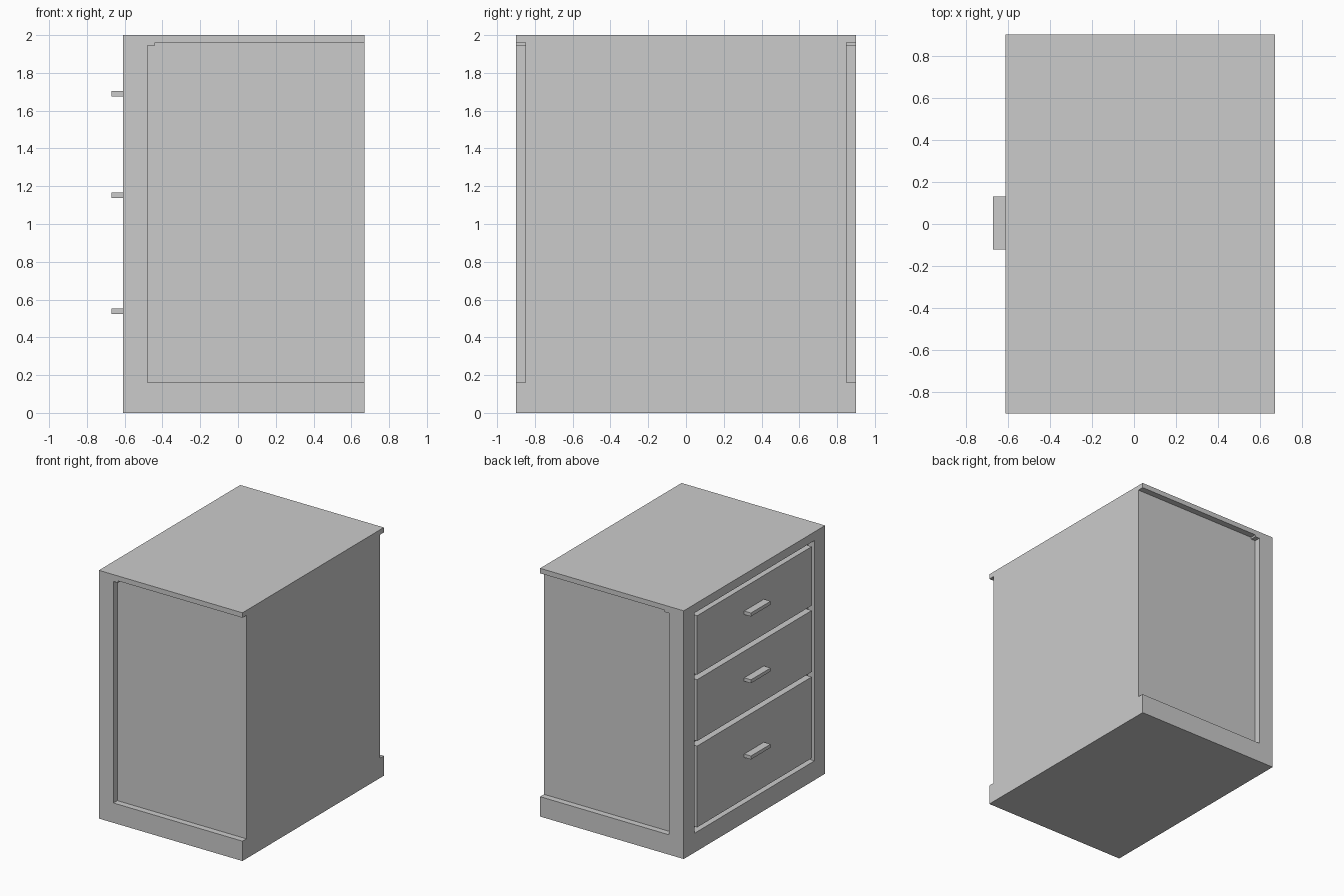
import bpy, bmesh

if "Cube" in bpy.data.objects:
    bpy.data.objects.remove(bpy.data.objects["Cube"])

grey = bpy.data.materials.new("plain grey")
grey.diffuse_color = (0.6, 0.6, 0.6, 1)
grey.use_nodes = True
grey.node_tree.nodes["Principled BSDF"].inputs["Base Color"].default_value = grey.diffuse_color


def prism(name, outline, y0, y1):
    """Extrude an (x, z) outline from y0 to y1."""
    bm = bmesh.new()
    face = bm.faces.new([bm.verts.new((x, y0, z)) for x, z in outline])
    new = bmesh.ops.extrude_face_region(bm, geom=[face])["geom"]
    bmesh.ops.translate(bm, vec=(0, y1 - y0, 0),
                        verts=[v for v in new if isinstance(v, bmesh.types.BMVert)])
    bmesh.ops.recalc_face_normals(bm, faces=bm.faces)
    mesh = bpy.data.meshes.new(name)
    bm.to_mesh(mesh)
    bm.free()
    mesh.materials.append(grey)
    obj = bpy.data.objects.new(name, mesh)
    bpy.context.collection.objects.link(obj)
    return obj


def box(name, x0, x1, y0, y1, z0, z1):
    return prism(name, [(x0, z0), (x1, z0), (x1, z1), (x0, z1)], y0, y1)


def cut(target, cutter):
    cutter.hide_render = True
    cutter.hide_viewport = True
    cutter.display_type = 'WIRE'
    mod = target.modifiers.new(cutter.name, 'BOOLEAN')
    mod.operation = 'DIFFERENCE'
    mod.solver = 'EXACT'
    mod.object = cutter


FRONT, BACK, HALF = -0.61, 0.67, 0.9

# Cabinet body
cabinet = box("cabinet", FRONT, BACK, -HALF, HALF, 0, 2)

# Sunken side panels, open at the back, stepped at the top front corner
side = [(-0.48, 0.16), (0.8, 0.16), (0.8, 1.96), (-0.44, 1.96),
        (-0.44, 1.945), (-0.48, 1.945)]
cut(cabinet, prism("right_recess_cutter", side, -1.0, -0.85))
cut(cabinet, prism("left_recess_cutter", side, 0.85, 1.0))

# Drawer opening
cut(cabinet, box("opening_cutter", -0.8, -0.55, -0.765, 0.765, 0.155, 1.93))

# Drawer fronts with gaps around them, each with a bar handle
drawers = [("top", 1.42, 1.895, 1.69), ("middle", 0.885, 1.38, 1.152),
           ("bottom", 0.19, 0.845, 0.538)]
for name, z0, z1, grip in drawers:
    box(name + "_drawer", FRONT, -0.545, -0.73, 0.73, z0, z1)
    box(name + "_handle", -0.67, FRONT + 0.005, -0.12, 0.13, grip - 0.014, grip + 0.014)
